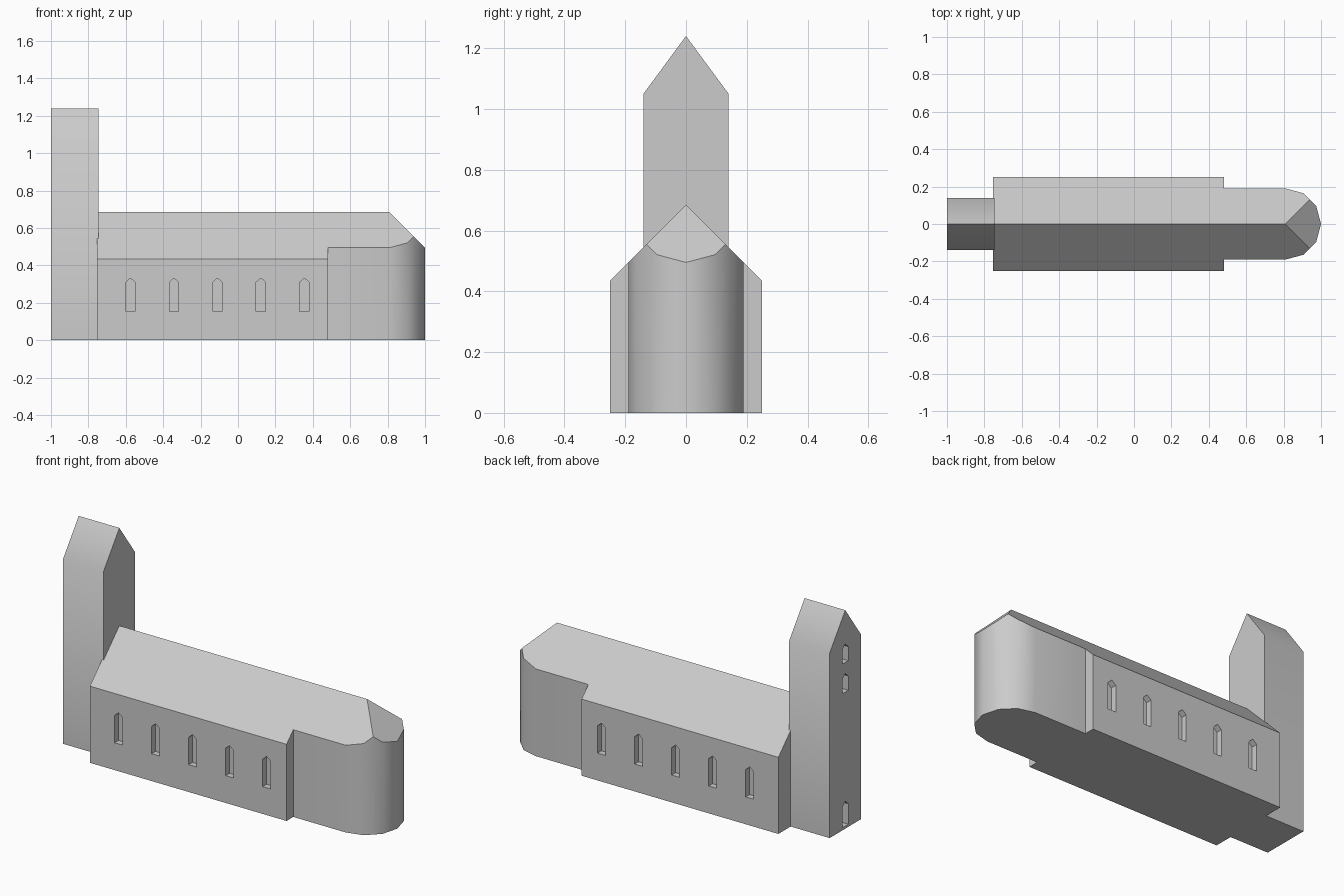
import bpy, bmesh, math
from mathutils import Vector

if "Cube" in bpy.data.objects:
    bpy.data.objects.remove(bpy.data.objects["Cube"])

stone = bpy.data.materials.new("grey stone")
stone.diffuse_color = (0.6, 0.6, 0.6, 1)
stone.use_nodes = True
stone.node_tree.nodes["Principled BSDF"].inputs["Base Color"].default_value = stone.diffuse_color


def prism(bm, points, push):
    """Closed prism: polygon pushed along a vector."""
    a = [bm.verts.new(p) for p in points]
    b = [bm.verts.new(Vector(p) + Vector(push)) for p in points]
    n = len(a)
    bm.faces.new(a)
    bm.faces.new(b[::-1])
    for i in range(n):
        j = (i + 1) % n
        bm.faces.new((a[i], b[i], b[j], a[j]))


def finish(bm, name):
    bmesh.ops.recalc_face_normals(bm, faces=bm.faces[:])
    mesh = bpy.data.meshes.new(name)
    bm.to_mesh(mesh)
    bm.free()
    mesh.materials.append(stone)
    ob = bpy.data.objects.new(name, mesh)
    bpy.context.collection.objects.link(ob)
    return ob


def arch(w, z0, z1, rise):
    """Pointed opening outline as (across, z) pairs."""
    return [(-w, z0), (w, z0), (w, z1 - rise), (0, z1), (-w, z1 - rise)]


def carve(ob, cutter):
    """Subtract the recesses, then set smooth shading with sharp edges."""
    mod = ob.modifiers.new("recesses", 'BOOLEAN')
    mod.operation = 'DIFFERENCE'
    mod.solver = 'EXACT'
    mod.object = cutter
    bpy.ops.object.select_all(action='DESELECT')
    bpy.context.view_layer.objects.active = ob
    ob.select_set(True)
    bpy.ops.object.modifier_apply(modifier=mod.name)
    bpy.data.objects.remove(cutter)
    bpy.ops.object.shade_smooth_by_angle(angle=math.radians(40))


DEPTH = 0.035

# Nave and rounded apse: one plan pushed up, then trimmed by the roof planes
half = [(-0.755, 0.25), (0.48, 0.25), (0.48, 0.19)]
half += [(0.81 + 0.19 * math.cos(math.radians(d)), 0.19 * math.sin(math.radians(d)))
         for d in (90, 60, 30)]
plan = half + [(1.0, 0.0)] + [(x, -y) for x, y in reversed(half)]
bm = bmesh.new()
prism(bm, [(x, y, 0) for x, y in plan], (0, 0, 1))
for co, no in (((0, 0, 0.685), (0, 1, 1)),
               ((0, 0, 0.685), (0, -1, 1)),
               ((0.81, 0, 0.685), (1, 0, 1))):
    cut = bmesh.ops.bisect_plane(bm, geom=bm.verts[:] + bm.edges[:] + bm.faces[:],
                                 plane_co=co, plane_no=no, clear_outer=True, dist=1e-5)
    rim = [e for e in bm.edges if e.is_boundary]
    bmesh.ops.edgeloop_fill(bm, edges=rim)
nave = finish(bm, "nave_and_apse")

# Five pointed windows on each long side
bm = bmesh.new()
for side in (-1, 1):
    for i in range(5):
        cx = -0.575 + 0.2325 * i
        prism(bm, [(cx + u, side * (0.25 - DEPTH), z) for u, z in arch(0.025, 0.155, 0.332, 0.022)],
              (0, side * 0.1, 0))
carve(nave, finish(bm, "window_cutter"))

# Tower with a gabled top
bm = bmesh.new()
gable = [(-0.14, 0), (0.14, 0), (0.14, 1.05), (0, 1.24), (-0.14, 1.05)]
prism(bm, [(-1.0, y, z) for y, z in gable], (0.255, 0, 0))
tower = finish(bm, "tower")

# Door and two belfry windows on the west face
bm = bmesh.new()
for z0, z1 in ((0.015, 0.155), (0.775, 0.88), (0.943, 1.047)):
    prism(bm, [(-1.0 + DEPTH, y, z) for y, z in arch(0.027, z0, z1, 0.024)], (-0.1, 0, 0))
carve(tower, finish(bm, "door_cutter"))
